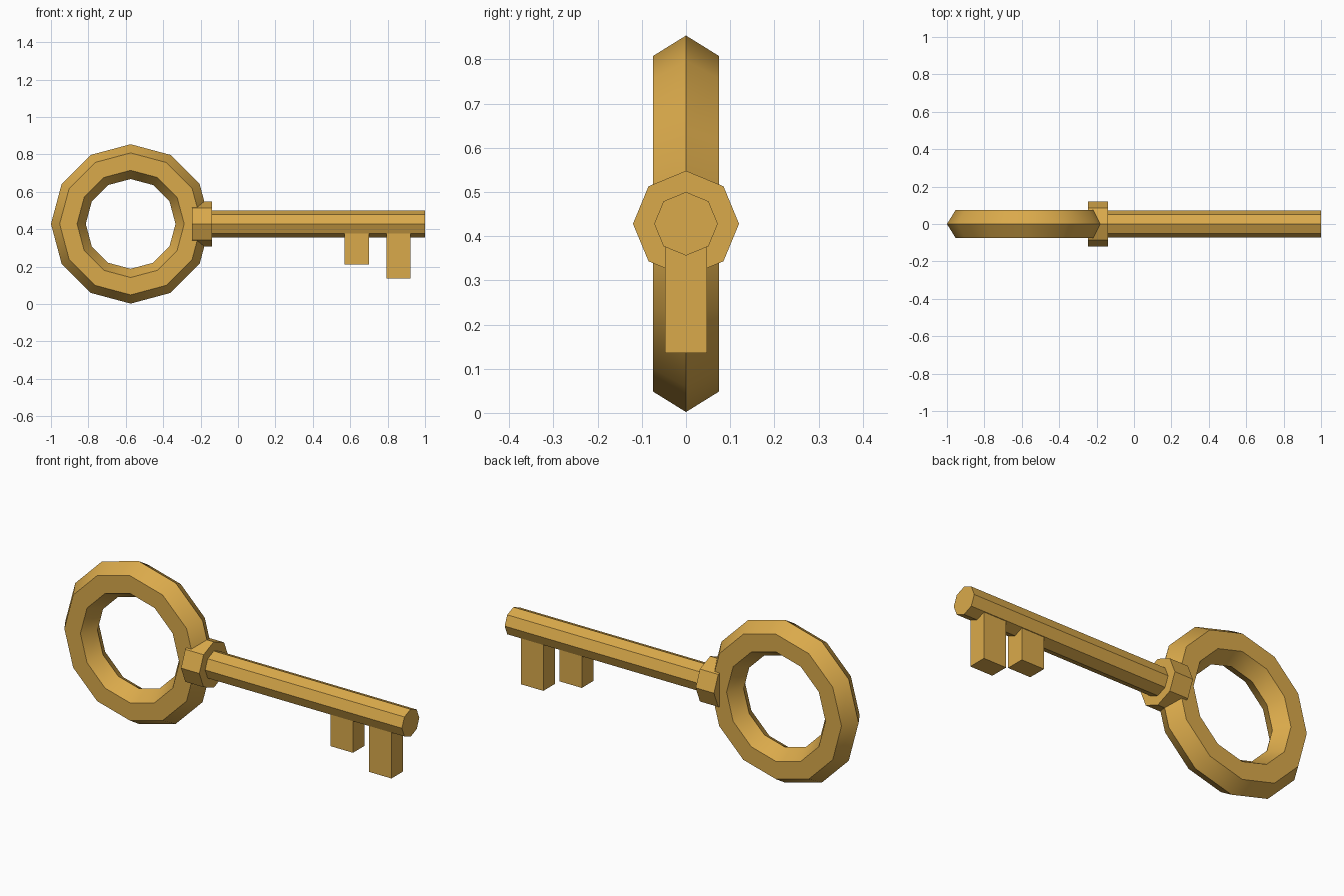
import bpy
import bmesh
from math import cos, sin, pi, radians
from mathutils import Matrix, Vector

cube = bpy.data.objects.get("Cube")
if cube:
    bpy.data.objects.remove(cube, do_unlink=True)

AXIS_Z = 0.428

gold = bpy.data.materials.new("gold")
gold.use_nodes = True
gold.diffuse_color = (0.70, 0.40, 0.07, 1)
gold.node_tree.nodes["Principled BSDF"].inputs["Base Color"].default_value = gold.diffuse_color


def finish(name, bm, smooth_angle=None):
    bmesh.ops.recalc_face_normals(bm, faces=bm.faces)
    mesh = bpy.data.meshes.new(name)
    bm.to_mesh(mesh)
    bm.free()
    mesh.materials.append(gold)
    obj = bpy.data.objects.new(name, mesh)
    bpy.context.collection.objects.link(obj)
    if smooth_angle:
        bpy.ops.object.select_all(action="DESELECT")
        obj.select_set(True)
        bpy.context.view_layer.objects.active = obj
        bpy.ops.object.shade_smooth_by_angle(angle=radians(smooth_angle))
    return obj


def octagonal_bar(name, x0, x1, radius):
    """Eight-sided bar along x with a corner at the top."""
    bm = bmesh.new()
    place = Matrix.Translation(((x0 + x1) / 2, 0, AXIS_Z)) @ Matrix.Rotation(pi / 2, 4, "Y")
    bmesh.ops.create_cone(bm, cap_ends=True, segments=8, radius1=radius,
                          radius2=radius, depth=x1 - x0, matrix=place)
    return finish(name, bm)


def block(name, low, high):
    low, high = Vector(low), Vector(high)
    bm = bmesh.new()
    place = Matrix.Translation((low + high) / 2) @ Matrix.Diagonal((*(high - low), 1))
    bmesh.ops.create_cube(bm, size=1, matrix=place)
    return finish(name, bm)


def ring(name, centre_x, major, minor, half_depth, segments=12, sides=6):
    """Upright ring with a hexagonal section, ridged outside and inside."""
    bm = bmesh.new()
    loops = []
    for i in range(segments):
        a = 2 * pi * i / segments
        loop = []
        for j in range(sides):
            b = 2 * pi * j / sides
            r = major + minor * cos(b)
            y = half_depth * sin(b) / sin(pi / 3)
            loop.append(bm.verts.new((centre_x + r * cos(a), y, AXIS_Z + r * sin(a))))
        loops.append(loop)
    for i in range(segments):
        here, after = loops[i], loops[(i + 1) % segments]
        for j in range(sides):
            k = (j + 1) % sides
            bm.faces.new((here[j], here[k], after[k], after[j]))
    return finish(name, bm, smooth_angle=40)


# Handle, collar and shaft
ring("handle_ring", -0.574, 0.333, 0.093, 0.075)
octagonal_bar("collar", -0.246, -0.14, 0.12)
octagonal_bar("shaft", -0.2, 1.0, 0.072)

# Teeth under the shaft
for name, x, bottom in (("inner_tooth", 0.57, 0.21), ("outer_tooth", 0.793, 0.135)):
    block(name, (x, -0.048, bottom), (x + 0.13, 0.048, AXIS_Z - 0.03))
